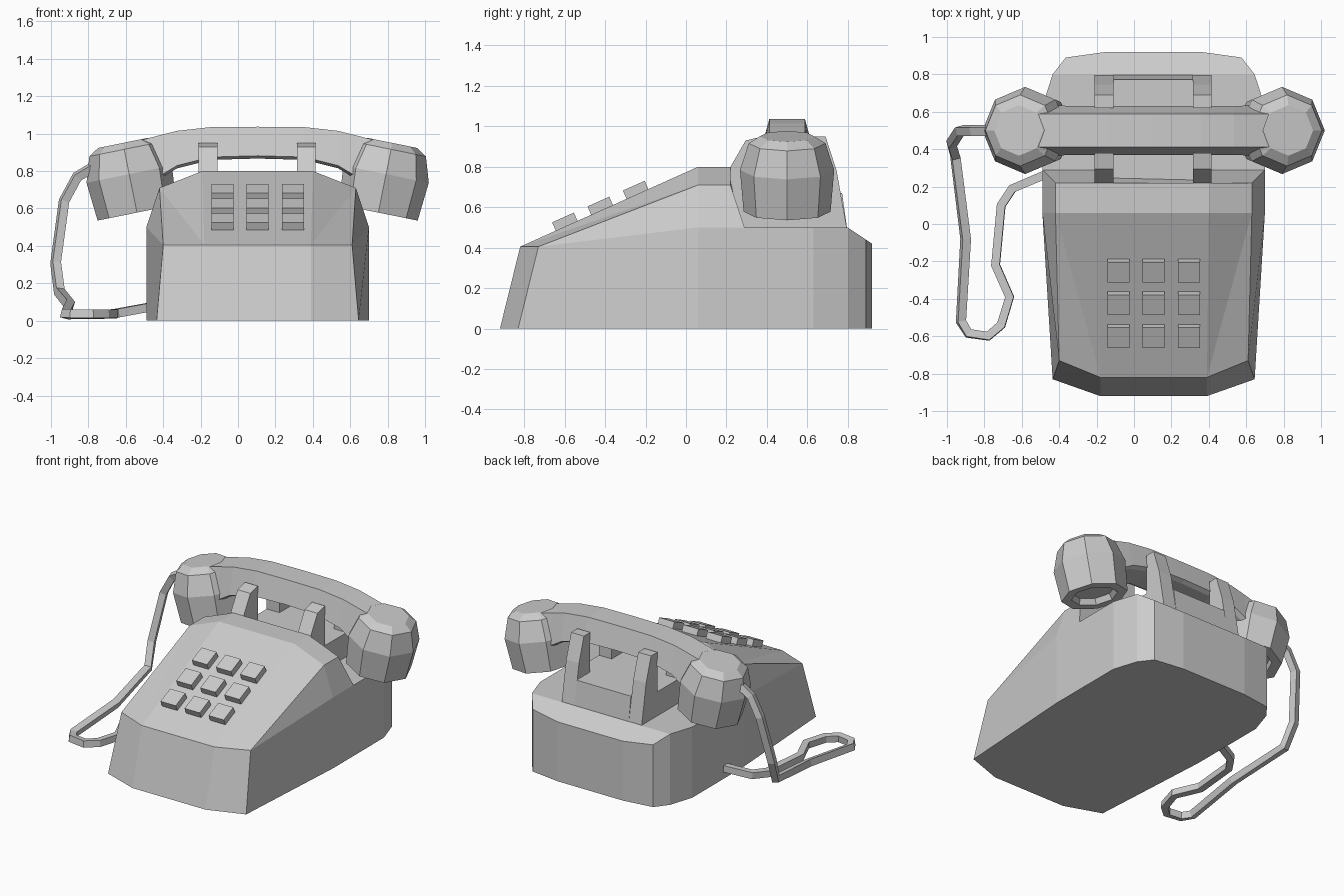
import bpy, bmesh, math
from mathutils import Vector, Matrix

if "Cube" in bpy.data.objects:
    bpy.data.objects.remove(bpy.data.objects["Cube"])

CX = 0.105  # centre line of the telephone body


def make(name, verts, faces):
    bm = bmesh.new()
    vs = [bm.verts.new(v) for v in verts]
    for f in faces:
        bm.faces.new([vs[i] for i in f])
    bmesh.ops.recalc_face_normals(bm, faces=bm.faces)
    me = bpy.data.meshes.new(name)
    bm.to_mesh(me)
    bm.free()
    ob = bpy.data.objects.new(name, me)
    bpy.context.collection.objects.link(ob)
    return ob


def loft(name, rings):
    """Skin equal-length rings and cap both ends."""
    n, m = len(rings[0]), len(rings)
    faces = [(i * n + j, i * n + (j + 1) % n, (i + 1) * n + (j + 1) % n, (i + 1) * n + j)
             for i in range(m - 1) for j in range(n)]
    faces += [tuple(range(n)), tuple(range((m - 1) * n, m * n))]
    return make(name, [v for r in rings for v in r], faces)


def prism(name, profile, x0, x1):
    return loft(name, [[(x, y, z) for y, z in profile] for x in (x0, x1)])


# Body: right-half points; lower case = floor, upper case = upper edges
P = dict(a=(.285, -.92, 0), b=(.54, -.83, 0), c=(.595, .06, 0), d=(.595, .29, 0),
         e=(.595, .63, 0), f=(.54, .80, 0), g=(.47, .89, 0), h=(.255, .92, 0),
         A=(.285, -.82, .405), B=(.505, -.73, .405), C=(.595, .06, .50), D=(.595, .29, .50),
         E=(.595, .63, .50), F=(.54, .80, .50), G=(.47, .89, .44), H=(.255, .92, .42),
         I=(.525, .06, .71), J=(.295, .06, .80), K=(.525, .22, .71), L=(.295, .22, .80))
keys = list(P)
N = len(keys)
verts = [(CX + s * P[k][0], P[k][1], P[k][2]) for s in (1, -1) for k in keys]
faces = []
for poly in "abBA bcCB cdDC deED efFE fgGF ghHG ABI AIJ BCI CDKI IKLJ".split():
    idx = [keys.index(k) for k in poly]
    faces += [idx, [i + N for i in reversed(idx)]]
# Faces crossing the centre line
for chain in "aA AJ JL LKD DEF FGH Hh abcdefgh".split():
    idx = [keys.index(k) for k in chain]
    faces.append(idx + [i + N for i in reversed(idx)])
make("body", verts, faces)

# Cradle: two forked posts joined by a low saddle
post = [(.22, .47), (.22, .80), (.295, .93), (.38, .95), (.38, .67), (.62, .67),
        (.62, .95), (.69, .95), (.745, .78), (.80, .47)]
saddle = [(.23, .47), (.22, .67), (.772, .67), (.80, .47)]
for side, x0 in (("left", -.21), ("right", .315)):
    prism("cradle_post_" + side, post, x0, x0 + .10)
prism("cradle_saddle", saddle, -.11, .315)

# Push buttons on the sloping face
slope = math.atan2(.395, .88)
for r, y in enumerate((-.59, -.415, -.24)):
    for c in range(3):
        rot = Matrix.Rotation(slope, 4, 'X')
        pos = Vector((CX + (c - 1) * .188, y, .405 + (y + .82) * .395 / .88))
        m = Matrix.Translation(pos) @ rot @ Matrix.Translation((0, 0, .015))
        box = [[m @ Vector((sx * .059, sy * .059, z)) for sx, sy in
                ((-1, -1), (1, -1), (1, 1), (-1, 1))] for z in (-.03, .03)]
        loft(f"button_{r}_{c}", box)

# Handset grip: arched tapered bar
half = [(.70, .945, .72, .14), (.53, .99, .755, .135), (.43, 1.015, .815, .13),
        (.25, 1.035, .86, .13)]
stations = [(-x, t, b, w) for x, t, b, w in half] + [(0, 1.037, .867, .13)] + half[::-1]
loft("handset_grip", [[(CX + x, .5 + y, z) for y, z in
                       ((-.088, t), (.088, t), (w, b + .015), (w - .03, b),
                        (.03 - w, b), (-w, b + .015))] for x, t, b, w in stations])

# Handset ends: tilted eight-sided cups with recessed faces
cup = [(.135, .04), (.15, 0), (.215, 0), (.233, .21), (.19, .345), (.135, .38)]
for side, s in (("left", -1), ("right", 1)):
    m = Matrix.Translation((CX + s * .645, .5, .578)) @ Matrix.Rotation(s * .2, 4, 'Y')
    loft("handset_cup_" + side,
         [[m @ Vector((r * math.cos(k * math.pi / 4), r * math.sin(k * math.pi / 4), t))
           for k in range(8)] for r, t in cup])

# Cord: square section swept from the body along the floor and up to the handset
path = [Vector(p) for p in (
    (-.46, .27, .075), (-.65, .19, .04), (-.71, .10, .035), (-.74, -.22, .035),
    (-.665, -.39, .035), (-.71, -.54, .035), (-.78, -.60, .035), (-.885, -.585, .035),
    (-.925, -.52, .035), (-.90, -.08, .085), (-.955, .36, .155), (-.975, .43, .31),
    (-.93, .50, .64), (-.86, .50, .77), (-.74, .50, .84))]
dirs = [(b - a).normalized() for a, b in zip(path, path[1:])]
side = dirs[0].cross(Vector((0, 0, 1)))
rings = []
for i, p in enumerate(path):
    t = (dirs[max(i - 1, 0)] + dirs[min(i, len(dirs) - 1)]).normalized()
    side = (side - t * side.dot(t)).normalized()
    up = side.cross(t)
    rings.append([p + (side * u + up * v) * .023 for u, v in ((-1, -1), (1, -1), (1, 1), (-1, 1))])
loft("cord", rings)
